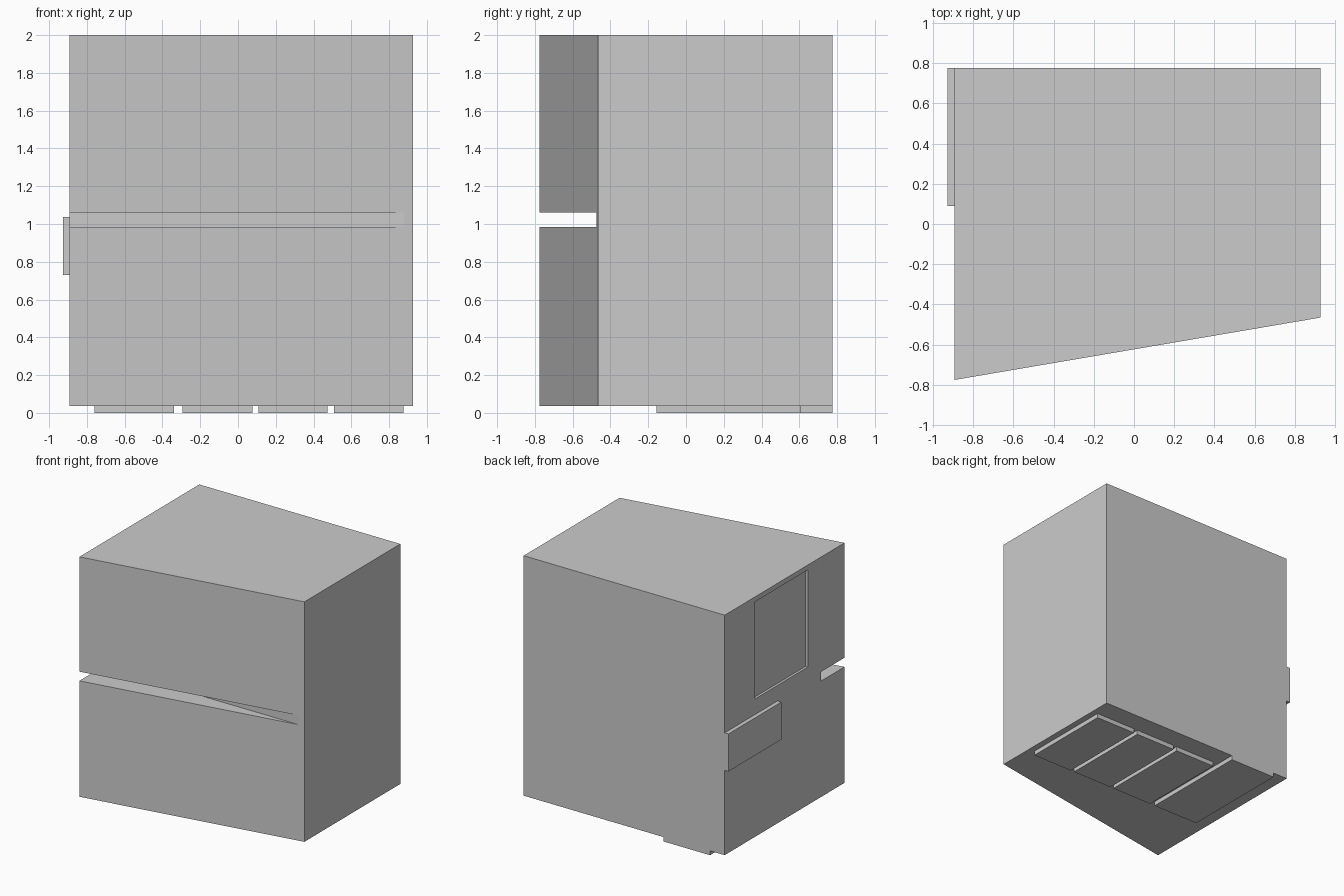
import bpy, bmesh

if "Cube" in bpy.data.objects:
    bpy.data.objects.remove(bpy.data.objects["Cube"])


def prism(name, outline, z0, z1):
    """Extrude a flat outline from z0 up to z1."""
    bm = bmesh.new()
    face = bm.faces.new([bm.verts.new((x, y, z0)) for x, y in outline])
    ext = bmesh.ops.extrude_face_region(bm, geom=[face])
    for v in ext["geom"]:
        if isinstance(v, bmesh.types.BMVert):
            v.co.z = z1
    bmesh.ops.recalc_face_normals(bm, faces=bm.faces)
    mesh = bpy.data.meshes.new(name)
    bm.to_mesh(mesh)
    bm.free()
    obj = bpy.data.objects.new(name, mesh)
    bpy.context.collection.objects.link(obj)
    return obj


def box(name, x0, x1, y0, y1, z0, z1):
    return prism(name, [(x0, y0), (x1, y0), (x1, y1), (x0, y1)], z0, z1)


def cut(target, cutter):
    """Subtract the cutter, then remove it."""
    mod = target.modifiers.new("cut", 'BOOLEAN')
    mod.operation = 'DIFFERENCE'
    mod.solver = 'EXACT'
    mod.object = cutter
    bpy.context.view_layer.objects.active = target
    bpy.ops.object.modifier_apply(modifier=mod.name)
    bpy.data.objects.remove(cutter)


LEFT, RIGHT, BACK, BASE = -0.893, 0.927, 0.775, 0.036

# Main block with a slanted front
body = prism("body", [(LEFT, -0.775), (RIGHT, -0.465), (RIGHT, BACK), (LEFT, BACK)], BASE, 2.0)

# Horizontal slot across the front
cut(body, box("slot_cutter", -1.2, 1.2, -1.0, -0.473, 0.985, 1.06))

# Shallow recessed panel on the left side
cut(body, box("panel_cutter", -1.2, LEFT + 0.02, -0.3, 0.385, 1.165, 1.96))

# Raised plate on the left side
box("side_plate", -0.927, LEFT, 0.09, BACK, 0.73, 1.037)

# Four pads underneath, the leftmost reaching the back
pads = [(-0.76, -0.34, BACK), (-0.293, 0.077, 0.605), (0.108, 0.475, 0.605), (0.507, 0.876, 0.605)]
for i, (x0, x1, y1) in enumerate(pads):
    box(f"base_pad_{i + 1}", x0, x1, -0.157, y1, 0.0, BASE)
